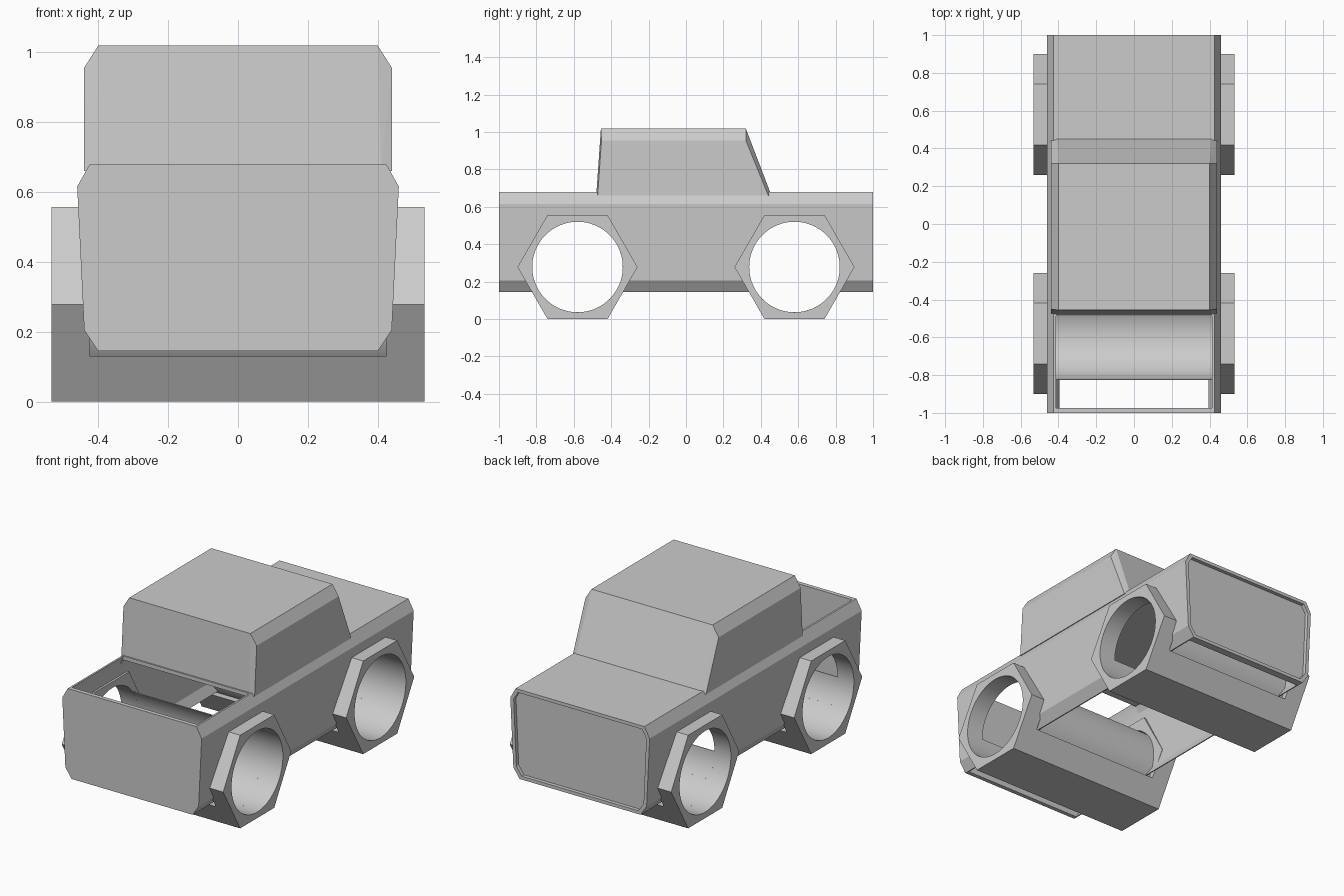
import bpy, bmesh, math
from mathutils import Vector

cube = bpy.data.objects.get("Cube")
if cube:
    bpy.data.objects.remove(cube, do_unlink=True)

grey = bpy.data.materials.new("plain grey")
grey.use_nodes = True
colour = (0.6, 0.6, 0.6, 1)
grey.diffuse_color = colour
grey.node_tree.nodes["Principled BSDF"].inputs["Base Color"].default_value = colour

AXLE_Y, AXLE_Z = 0.58, 0.278
BORE, HEX_R, WHEEL_X = 0.242, 0.321, 0.533
CUT_Z = 0.13          # level where the body cavity trims the hexagonal bars


def finish(name, bm):
    bmesh.ops.recalc_face_normals(bm, faces=bm.faces)
    mesh = bpy.data.meshes.new(name)
    bm.to_mesh(mesh)
    bm.free()
    mesh.materials.append(grey)
    ob = bpy.data.objects.new(name, mesh)
    bpy.context.collection.objects.link(ob)
    return ob


def prism(name, outline, a, b, axis):
    """Extrude a closed 2D outline along x (outline is y,z) or y (outline is x,z)."""
    bm = bmesh.new()

    def place(p, t):
        return (t, p[0], p[1]) if axis == "x" else (p[0], t, p[1])
    face = bm.faces.new([bm.verts.new(place(p, a)) for p in outline])
    out = bmesh.ops.extrude_face_region(bm, geom=[face])
    moved = [v for v in out["geom"] if isinstance(v, bmesh.types.BMVert)]
    step = Vector(place((0, 0), b - a))
    bmesh.ops.translate(bm, verts=moved, vec=step)
    return finish(name, bm)


def mirrored(half):
    """Close a right-hand half profile, listed bottom to top."""
    return half + [(-x, z) for x, z in reversed(half)]


def circle(y, radius, count, start=0.0):
    return [(y + radius * math.cos(start + math.tau * i / count),
             AXLE_Z + radius * math.sin(start + math.tau * i / count)) for i in range(count)]


def cut(target, cutter):
    mod = target.modifiers.new("cut", "BOOLEAN")
    mod.operation, mod.solver, mod.object = "DIFFERENCE", "EXACT", cutter
    bpy.context.view_layer.objects.active = target
    bpy.ops.object.modifier_apply(modifier=mod.name)
    bpy.data.objects.remove(cutter, do_unlink=True)


def smooth(ob):
    bpy.ops.object.select_all(action="DESELECT")
    ob.select_set(True)
    bpy.context.view_layer.objects.active = ob
    bpy.ops.object.shade_smooth_by_angle(angle=math.radians(25))


# Body shell: chamfered section, open below, open above the bed
body = prism("body", mirrored([(0.40, 0.145), (0.44, 0.205), (0.46, 0.615), (0.425, 0.678)]),
             -1, 1, "y")
lower = [(0.385, CUT_Z), (0.425, 0.2), (0.44, 0.615)]
cut(body, prism("bed_cutter", mirrored(lower + [(0.405, 0.7)]), -0.975, -0.487, "y"))
cut(body, prism("cabin_cutter", mirrored(lower + [(0.42, 0.655)]), -0.5, 0.955, "y"))
# Recessed end panel
cut(body, prism("panel_cutter",
                mirrored([(0.385, 0.165), (0.42, 0.215), (0.438, 0.61), (0.41, 0.658)]),
                0.978, 1.1, "y"))
for side in (-1, 1):
    cut(body, prism("bore_cutter", circle(side * AXLE_Y, BORE, 64), -1, 1, "x"))
smooth(body)

# Cabin with narrow chamfers beside the sloping end windows
bm = bmesh.new()
for s in (-1, 1):
    for x, back, front, z in ((0.40, -0.455, 0.32, 1.018), (0.44, -0.452, 0.32, 0.955),
                              (0.44, -0.472, 0.44, 0.66), (0.41, -0.48, 0.457, 0.66)):
        bm.verts.new((s * x, back, z))
        bm.verts.new((s * x, front, z))
bmesh.ops.convex_hull(bm, input=bm.verts)
bmesh.ops.dissolve_limit(bm, angle_limit=0.02, verts=bm.verts, edges=bm.edges)
finish("cabin", bm)

for y, label in ((-AXLE_Y, "front"), (AXLE_Y, "rear")):
    # Hexagonal wheel rings outside the body
    for s, side in ((-1, "right"), (1, "left")):
        wheel = prism(f"{label}_{side}_wheel", circle(y, HEX_R, 6),
                      s * 0.425, s * WHEEL_X, "x")
        cut(wheel, prism("wheel_cutter", circle(y, BORE, 64), -1, 1, "x"))
        smooth(wheel)

    # Lower hexagonal bar joining the wheels under the body
    low = (AXLE_Z - CUT_Z) / math.sqrt(3)
    w = HEX_R - low
    bar = prism(f"{label}_axle_bar",
                [(y - w, CUT_Z), (y - HEX_R / 2, 0), (y + HEX_R / 2, 0), (y + w, CUT_Z)],
                -0.426, 0.426, "x")
    cut(bar, prism("bar_cutter", circle(y, BORE, 64), -1, 1, "x"))
    smooth(bar)

    # Open axle trough inside the body
    steps = 40
    arc = [math.pi + (math.pi + 0.65) * i / steps for i in range(steps + 1)]
    outline = [(y + r * math.cos(a), AXLE_Z + r * math.sin(a))
               for r, angles in ((BORE, arc), (BORE + 0.004, arc[::-1])) for a in angles]
    smooth(prism(f"{label}_axle_trough", outline, -0.426, 0.426, "x"))
